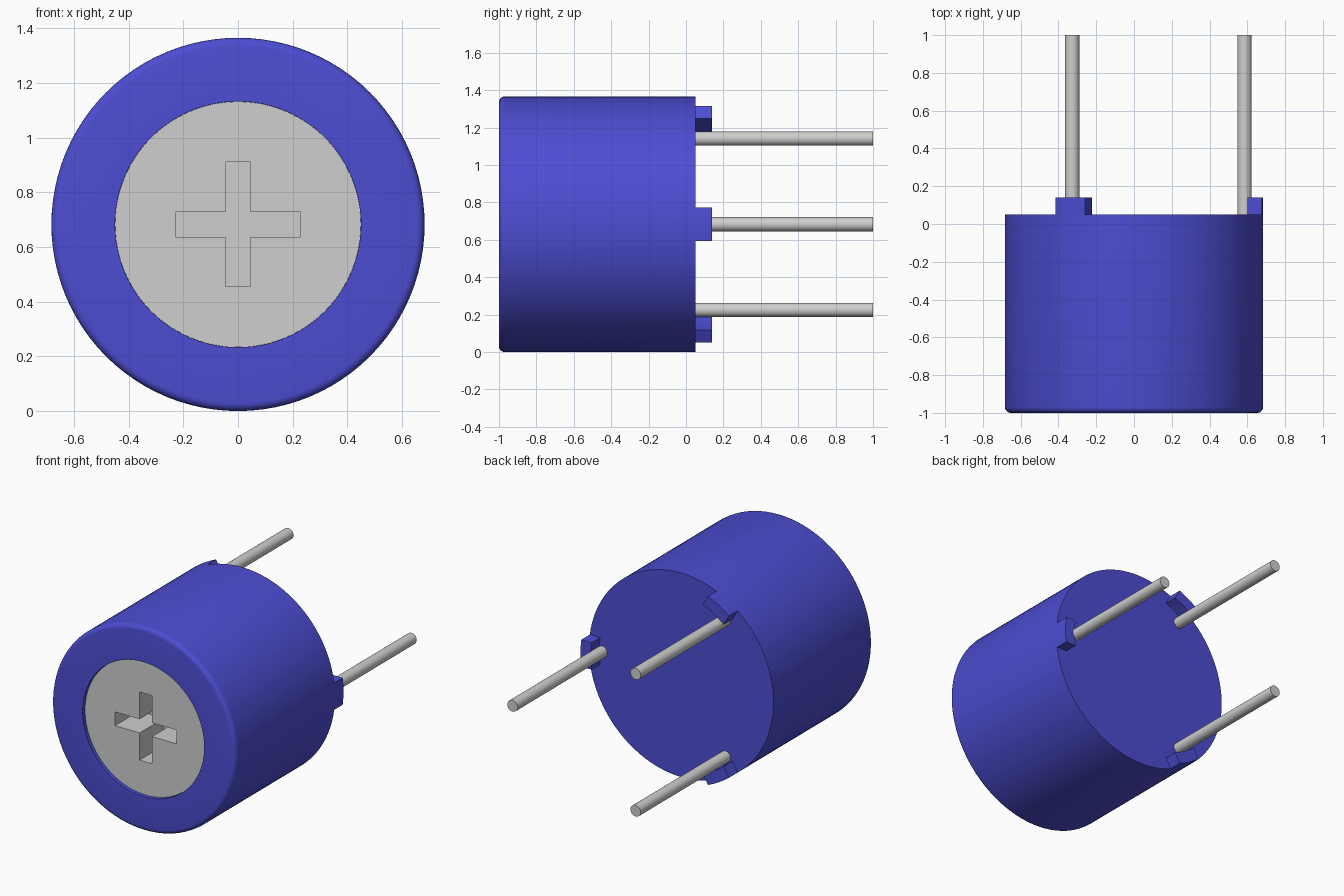
import bpy, bmesh, math
from mathutils import Matrix, Vector

cube = bpy.data.objects.get("Cube")
if cube:
    bpy.data.objects.remove(cube, do_unlink=True)

R = 0.683          # body radius, also the height of the axis
BACK = 0.05        # rear face of the body
FRONT = -1.0
AXIS = Vector((0, 0, R))


def make_material(name, rgb):
    mat = bpy.data.materials.new(name)
    mat.use_nodes = True
    mat.diffuse_color = (*rgb, 1)
    mat.node_tree.nodes["Principled BSDF"].inputs["Base Color"].default_value = (*rgb, 1)
    return mat


blue = make_material("blue plastic", (0.074, 0.074, 0.65))
grey = make_material("grey metal", (0.62, 0.62, 0.62))


def finish(name, bm, mat, smooth=True):
    bmesh.ops.recalc_face_normals(bm, faces=bm.faces[:])
    mesh = bpy.data.meshes.new(name)
    bm.to_mesh(mesh)
    bm.free()
    mesh.materials.append(mat)
    obj = bpy.data.objects.new(name, mesh)
    bpy.context.collection.objects.link(obj)
    bpy.ops.object.select_all(action='DESELECT')
    obj.select_set(True)
    bpy.context.view_layer.objects.active = obj
    if smooth:
        bpy.ops.object.shade_smooth_by_angle(angle=math.radians(30))
    return obj


def lathe(name, profile, centre, mat, steps):
    """Spin a profile of (radius, y) points about a y-directed axis."""
    bm = bmesh.new()
    verts = [bm.verts.new((r, y, 0)) for r, y in profile]
    edges = [bm.edges.new(pair) for pair in zip(verts, verts[1:])]
    bmesh.ops.spin(bm, geom=verts + edges, cent=(0, 0, 0), axis=(0, 1, 0),
                   angle=2 * math.pi, steps=steps, use_merge=True)
    bmesh.ops.remove_doubles(bm, verts=bm.verts[:], dist=1e-5)
    bmesh.ops.translate(bm, verts=bm.verts[:], vec=centre)
    return finish(name, bm, mat)


def prism(name, outline, y0, y1, mat):
    """Extrude an (x, z) outline, relative to the axis, from y0 to y1."""
    bm = bmesh.new()
    face = bm.faces.new([bm.verts.new((x, y0, z + R)) for x, z in outline])
    geom = bmesh.ops.extrude_face_region(bm, geom=[face])["geom"]
    moved = [v for v in geom if isinstance(v, bmesh.types.BMVert)]
    bmesh.ops.translate(bm, verts=moved, vec=(0, y1 - y0, 0))
    return finish(name, bm, mat, smooth=False)


# Body: rounded front rim and a round well for the screw
B = 0.03
rim = [(R - B + B * math.cos(a), FRONT + B - B * math.sin(a))
       for a in (i * math.pi / 10 for i in range(6))]
lathe("body", [(0, BACK), (R, BACK)] + rim + [(0.45, FRONT), (0.45, -0.6), (0, -0.6)],
      AXIS, blue, 96)

# Adjusting screw, slightly sunk, with a cross-shaped slot
screw = lathe("adjusting_screw", [(0, -0.605), (0.4495, -0.605), (0.4495, -0.975), (0, -0.975)],
              AXIS, grey, 96)
L, W = 0.228, 0.046
cross = [(W, W), (W, L), (-W, L), (-W, W), (-L, W), (-L, -W),
         (-W, -W), (-W, -L), (W, -L), (W, -W), (L, -W), (L, W)]
cutter = prism("slot_cutter", cross, -1.1, -0.72, grey)
cutter.hide_render = True
cut = screw.modifiers.new("slot", 'BOOLEAN')
cut.operation = 'DIFFERENCE'
cut.solver = 'EXACT'
cut.object = cutter
bpy.context.view_layer.objects.active = screw
bpy.ops.object.modifier_apply(modifier=cut.name)
bpy.data.objects.remove(cutter, do_unlink=True)

# Three stand-off feet on the rear rim: outer arc, inner arc, parallel sides
HALF = 0.09


def arc(radius):
    a = math.asin(HALF / radius)
    return [(radius * math.cos(a * t), radius * math.sin(a * t))
            for t in (-1, -0.5, 0, 0.5, 1)]


foot = arc(R) + arc(0.607)[::-1]
for label, degrees in (("left", 0), ("upper", 120), ("lower", 240)):
    turn = Matrix.Rotation(math.radians(degrees), 2)
    prism(label + "_foot", [turn @ Vector(p) for p in foot], BACK - 0.02, 0.14, blue)

# Three wire leads
for label, x, z in (("left", 0.585, 0), ("upper", -0.327, 0.458), ("lower", -0.327, -0.458)):
    lathe(label + "_lead", [(0, 0), (0.038, 0), (0.038, 1), (0, 1)],
          AXIS + Vector((x, 0, z)), grey, 24)
